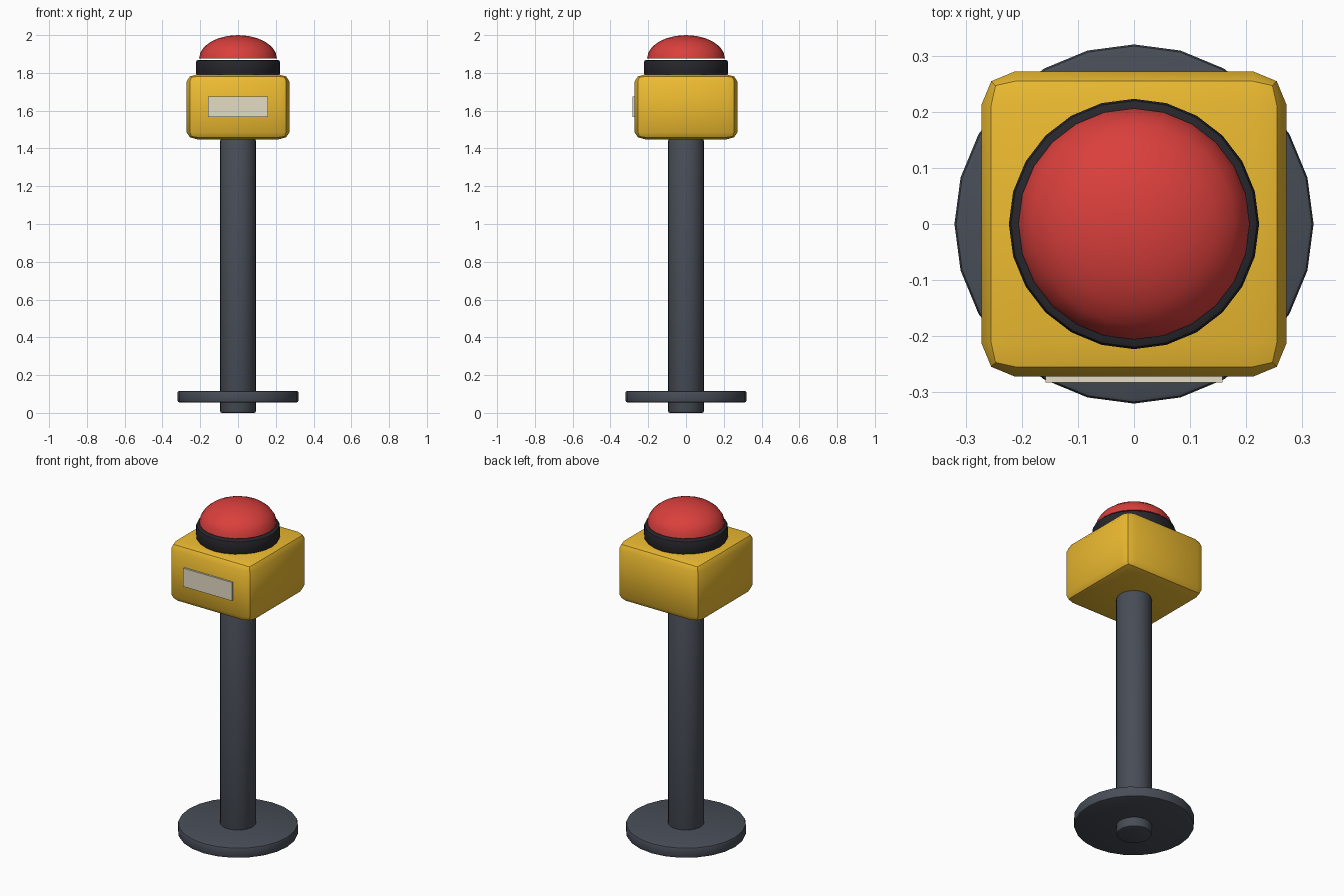
import bpy
from math import sin, cos, pi, radians

if "Cube" in bpy.data.objects:
    bpy.data.objects.remove(bpy.data.objects["Cube"])


def material(name, rgb):
    m = bpy.data.materials.new(name)
    m.diffuse_color = (*rgb, 1)
    m.use_nodes = True
    m.node_tree.nodes["Principled BSDF"].inputs["Base Color"].default_value = m.diffuse_color
    return m


dark = material("dark_grey", (0.065, 0.075, 0.095))
black = material("black", (0.02, 0.02, 0.025))
yellow = material("yellow", (0.85, 0.5, 0.03))
red = material("red", (0.7, 0.05, 0.045))
cream = material("cream", (0.78, 0.72, 0.56))


def finish(ob, name, mat, bevel=0, segments=1):
    ob.name = name
    ob.data.materials.append(mat)
    if bevel:
        mod = ob.modifiers.new("Bevel", 'BEVEL')
        mod.width = bevel
        mod.segments = segments
        mod.limit_method = 'ANGLE'
        mod.angle_limit = radians(40)
        bpy.context.view_layer.objects.active = ob
        bpy.ops.object.modifier_apply(modifier=mod.name)
    bpy.ops.object.shade_smooth_by_angle(angle=radians(30))


def cylinder(name, r, z0, z1, mat, bevel):
    bpy.ops.mesh.primitive_cylinder_add(vertices=24, radius=r, depth=z1 - z0,
                                        location=(0, 0, (z0 + z1) / 2))
    finish(bpy.context.object, name, mat, bevel, 2)


def box(name, size, loc, mat, bevel, segments=1):
    # bevel is applied in unit-cube space, so it follows the proportions
    bpy.ops.mesh.primitive_cube_add(size=1, location=loc)
    ob = bpy.context.object
    ob.scale = size
    finish(ob, name, mat, bevel, segments)


# Stand
cylinder("pole", 0.095, 0, 1.45, dark, 0.01)
cylinder("base_disc", 0.32, 0.055, 0.117, dark, 0.01)

# Button housing, label plate and collar
box("housing", (0.544, 0.544, 0.345), (0, 0, 1.62), yellow, 0.11, 2)
box("label_plate", (0.315, 0.025, 0.108), (0, -0.27, 1.621), cream, 0)
cylinder("collar", 0.223, 1.788, 1.868, black, 0.012)

# Flattened dome button, just clear of the collar
n, rings, r, h, z0 = 24, 6, 0.206, 0.123, 1.877
verts = [(r * cos(e) * cos(a), r * cos(e) * sin(a), z0 + h * sin(e))
         for e in (i * pi / 2 / rings for i in range(rings))
         for a in (j * 2 * pi / n for j in range(n))]
verts.append((0, 0, z0 + h))
faces = [(i * n + j, i * n + (j + 1) % n, (i + 1) * n + (j + 1) % n, (i + 1) * n + j)
         for i in range(rings - 1) for j in range(n)]
top = (rings - 1) * n
faces += [(top + j, top + (j + 1) % n, rings * n) for j in range(n)]
faces.append(tuple(reversed(range(n))))
mesh = bpy.data.meshes.new("dome_button")
mesh.from_pydata(verts, [], faces)
dome = bpy.data.objects.new("dome_button", mesh)
bpy.context.collection.objects.link(dome)
bpy.ops.object.select_all(action='DESELECT')
dome.select_set(True)
bpy.context.view_layer.objects.active = dome
finish(dome, "dome_button", red)
